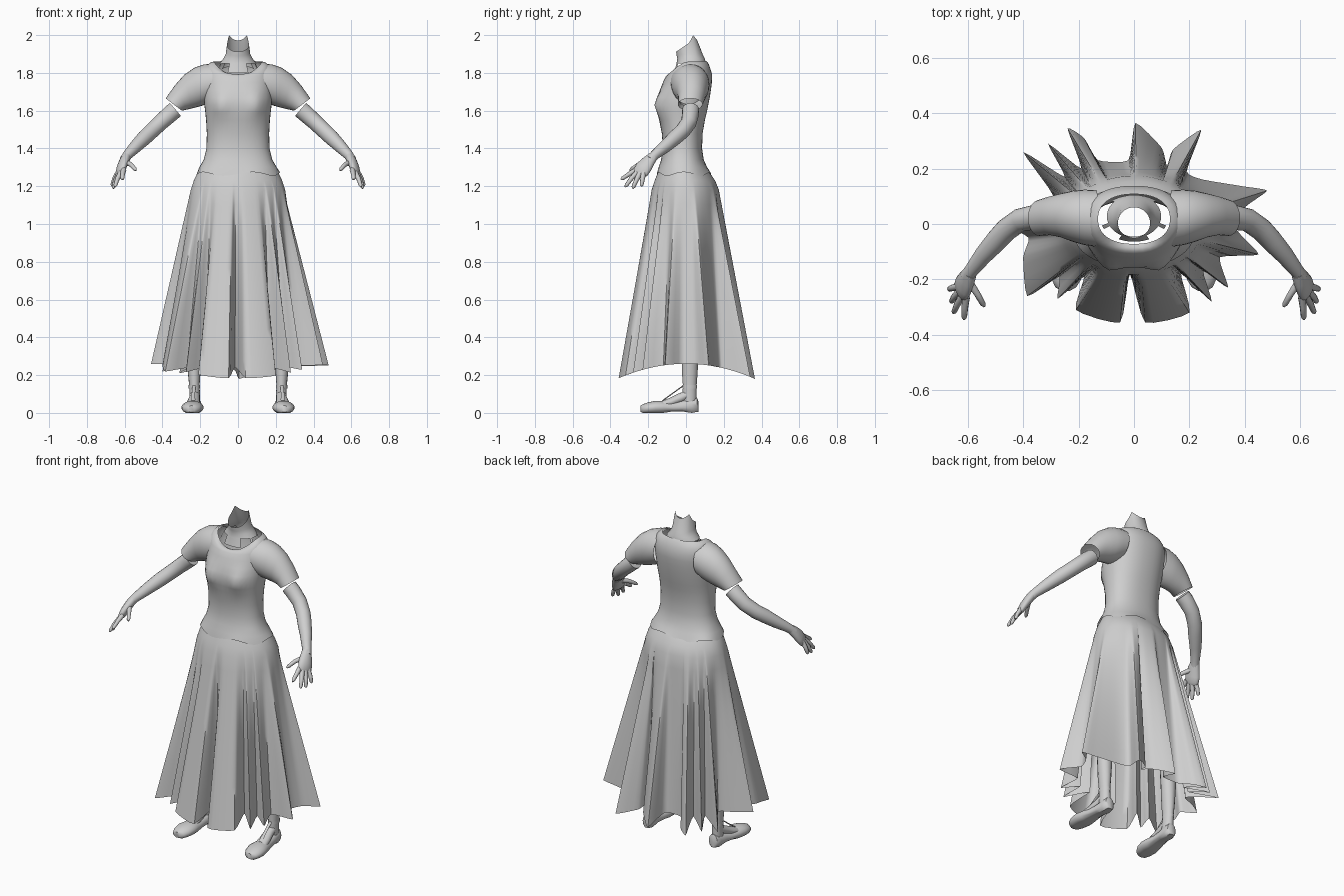
import bpy, bmesh, math
from mathutils import Vector

TAU = math.tau
mat = bpy.data.materials.new("plain_grey")
mat.diffuse_color = (0.62, 0.62, 0.62, 1)


def loft(name, rings, caps=(False, False), mirror=False, angle=50, skip=None):
    """Skin a list of equal-length closed rings; skip(row, col) leaves holes."""
    bm = bmesh.new()
    rows = [[bm.verts.new(p) for p in r] for r in rings]
    n = len(rows[0])
    for i in range(len(rows) - 1):
        for j in range(n):
            if skip and skip(i, j):
                continue
            k = (j + 1) % n
            bm.faces.new((rows[i][j], rows[i][k], rows[i + 1][k], rows[i + 1][j]))
    if caps[0]:
        bm.faces.new(rows[0][::-1])
    if caps[1]:
        bm.faces.new(rows[-1])
    bmesh.ops.delete(bm, geom=[v for v in bm.verts if not v.link_faces], context='VERTS')
    bmesh.ops.recalc_face_normals(bm, faces=bm.faces)
    me = bpy.data.meshes.new(name)
    bm.to_mesh(me)
    bm.free()
    me.materials.append(mat)
    for p in me.polygons:
        p.use_smooth = True
    me.set_sharp_from_angle(angle=math.radians(angle))
    ob = bpy.data.objects.new(name, me)
    bpy.context.collection.objects.link(ob)
    if mirror:
        ob.modifiers.new("mirror", 'MIRROR').use_mirror_merge = False
    return ob


def oval(c, a, b, n=20):
    """Ellipse about c with half axes a and b."""
    c, a, b = Vector(c), Vector(a), Vector(b)
    return [c + a * math.cos(TAU * i / n) + b * math.sin(TAU * i / n) for i in range(n)]


def body_ring(z, hw, yf, yb, dzf=0, dzb=0, n=40, p=0.88):
    """Horizontal ring; dzf and dzb shift the front and back heights."""
    out = []
    for i in range(n):
        c, s = math.cos(TAU * i / n), math.sin(TAU * i / n)
        x = math.copysign(hw * abs(c) ** p, c)
        y = (yf + yb) / 2 + (yb - yf) / 2 * math.copysign(abs(s) ** p, s)
        out.append(Vector((x, y, z + (dzf if s < 0 else dzb) * s * s)))
    return out


def tube(name, pts, n=12, mirror=True, caps=(True, True), side=(0, 1, 0)):
    """Tube along (x, y, z, radius across side, radius along side) points."""
    rings = []
    P = [Vector(p[:3]) for p in pts]
    for i, p in enumerate(pts):
        t = (P[min(i + 1, len(P) - 1)] - P[max(i - 1, 0)]).normalized()
        b = Vector(side)
        b = (b - t * b.dot(t)).normalized()
        rings.append(oval(P[i], t.cross(b) * p[3], b * p[-1], n))
    return loft(name, rings, caps, mirror)


# Bodice
rings = [body_ring(*r) for r in (
    (1.265, .222, -.155, .132), (1.30, .205, -.145, .112), (1.34, .182, -.132, .094),
    (1.40, .167, -.122, .085), (1.48, .165, -.128, .088), (1.55, .169, -.142, .100),
    (1.59, .173, -.152, .110), (1.63, .178, -.157, .118), (1.67, .180, -.152, .126),
    (1.71, .180, -.138, .132), (1.75, .180, -.122, .137), (1.80, .178, -.108, .138, -.02, -.01),
    (1.835, .168, -.098, .130, -.045, -.015), (1.853, .150, -.086, .120, -.06, -.005),
    (1.86, .13, -.072, .108, -.073, .003))]
for r in rings:
    for v in r:
        if v.y < -.02:  # bust
            v.y -= .024 * math.exp(-((v.z - 1.63) / .055) ** 2 - ((abs(v.x) - .095) / .042) ** 2)
for i, v in enumerate(rings[0]):  # wavy lower edge
    v.z += .01 * math.cos(TAU * i * 5 / 40)
loft("bodice", rings)

# Sleeves: each section spans a top and a bottom point
rings = []
for xt, zt, xb, zb, yc, ry in (
        (.13, 1.848, .14, 1.65, .020, .102), (.18, 1.845, .178, 1.63, .024, .100),
        (.23, 1.828, .212, 1.620, .028, .092), (.285, 1.790, .243, 1.612, .031, .079),
        (.335, 1.733, .27, 1.606, .030, .070), (.383, 1.665, .297, 1.60, .022, .065)):
    rings.append(oval(((xt + xb) / 2, yc, (zt + zb) / 2),
                      ((xt - xb) / 2, 0, (zt - zb) / 2), (0, ry, 0), 28))
loft("sleeve", rings, mirror=True)

# Neck with a slanted open top and a gapped base
rings = [body_ring(*r, p=1) for r in (
    (1.80, .122, -.064, .105, 0, .04), (1.85, .098, -.050, .105), (1.875, .078, -.046, .100),
    (1.90, .065, -.049, .088, -.01, 0), (1.95, .058, -.052, .060))]
for v in rings[-1]:
    s = (v.y - .004) / .056
    if s < .25:
        v.z = 1.912 + .048 * (s + 1) / 1.25
    else:
        v.z = 1.96 + .04 * min(1, (s - .25) / .35) - .028 * max(0, (s - .6) / .4)
loft("neck", rings, skip=lambda i, j: i == 0 and (j < 5 or 14 < j < 22 or j in (23, 24, 25, 26)
                                                or j in (33, 34, 35, 36) or j > 37))

# Skirt: hem outline of pointed folds, anticlockwise from the right side
HEM = [(.45, -.11), (.37, -.02), (.40, .06), (.48, .12), (.40, .135), (.25, .16), (.19, .19),
       (.243, .34), (.14, .268), (.12, .205), (.10, .275), (.005, .365), (-.02, .23),
       (-.13, .23), (-.18, .31), (-.24, .345), (-.19, .20), (-.31, .29), (-.25, .17),
       (-.40, .26), (-.29, .10), (-.37, .06), (-.46, 0), (-.38, -.05), (-.40, -.12),
       (-.385, -.26), (-.27, -.19), (-.275, -.27), (-.18, -.19), (-.21, -.31), (-.05, -.355),
       (-.015, -.18), (.04, -.355), (.20, -.32), (.17, -.18), (.28, -.28), (.25, -.17),
       (.34, -.23), (.31, -.12)]
H = [Vector(p) for p in HEM]
N, SUB = len(H), 4
hem = []
for i in range(N):
    a, b, c, d = (H[(i + k) % N] for k in (-1, 0, 1, 2))
    for s in range(SUB):
        t = s / SUB
        m1, m2 = (c - a) * .25, (d - b) * .25
        hem.append(b * (2*t**3 - 3*t*t + 1) + m1 * (t**3 - 2*t*t + t)
                   + c * (3*t*t - 2*t**3) + m2 * (t**3 - t*t))
angles, last = [], None
for i, p in enumerate(hem):
    a = math.atan2(p.y / .37, p.x / .47)
    if last is not None:
        a += TAU * round((last - a) / TAU)
    last = a
    angles.append(a)
angles = [.75 * a + .25 * (angles[0] + TAU * i / len(hem)) for i, a in enumerate(angles)]


def hip(z, hw, yf, yb):
    return [Vector((hw * math.cos(a), (yf + yb) / 2 + (yb - yf) / 2 * math.sin(a), z))
            for a in angles]


rings = [hip(1.30, .197, -.138, .106), hip(1.265, .217, -.152, .130), hip(1.23, .234, -.166, .154)]
base = hip(1.18, .25, -.182, .174)
for k in range(13):
    t = k / 12
    rings.append([b.lerp(Vector((h.x, h.y, .26 - .6 * h.y ** 2)), t) for b, h in zip(base, hem)])
loft("skirt", rings, angle=60)

# Arms
tube("arm", [(.332, .025, 1.606, .045), (.36, .024, 1.582, .045), (.41, .015, 1.537, .042),
             (.46, -.02, 1.49, .041), (.495, -.058, 1.457, .040), (.54, -.108, 1.412, .034),
             (.585, -.165, 1.365, .026), (.603, -.19, 1.338, .025)], 16)
# Hands
tube("palm", [(.592, -.175, 1.357, .024, .027), (.604, -.200, 1.33, .025, .037),
              (.616, -.224, 1.30, .023, .045), (.625, -.242, 1.272, .019, .043),
              (.629, -.249, 1.260, .010, .032)], 14, side=(.25, 1, 0))
for name, a, m, b in (
        ("index_finger", (.606, -.262, 1.288), (.610, -.300, 1.265), (.613, -.345, 1.235)),
        ("middle_finger", (.619, -.258, 1.274), (.638, -.290, 1.240), (.652, -.322, 1.196)),
        ("ring_finger", (.629, -.244, 1.268), (.650, -.265, 1.228), (.660, -.282, 1.188)),
        ("little_finger", (.634, -.225, 1.272), (.655, -.230, 1.238), (.668, -.236, 1.200)),
        ("thumb", (.597, -.205, 1.328), (.566, -.252, 1.314), (.540, -.298, 1.284))):
    k = Vector(m).lerp(Vector(b), .8)
    tube(name, [(*a, .015), (*m, .012), (*k, .010), (*b, .004)], 8)

# Legs and insteps
tube("leg", [(.232, .02, .44, .046), (.232, .022, .34, .043), (.232, .020, .22, .034, .042),
             (.231, .02, .14, .027, .036), (.229, .018, .09, .029, .038),
             (.229, .018, .04, .028, .036)], 16)
tube("instep", [(.229, .015, .10, .022, .026), (.231, -.03, .078, .026, .028),
                (.236, -.08, .056, .024, .034), (.240, -.13, .042, .018, .040)], 14, side=(1, 0, 0))

# Shoes: sections along the foot with a flattened sole
rings = []
for y, xc, hw, top in ((.066, .226, .014, .056), (.058, .226, .029, .076), (.03, .227, .036, .080),
                       (-.02, .230, .037, .068), (-.07, .234, .042, .060), (-.12, .238, .053, .063),
                       (-.16, .241, .059, .064), (-.20, .244, .053, .056), (-.228, .246, .038, .046),
                       (-.241, .247, .016, .034)):
    low = 0 if abs(y + .09) < .14 else .005
    arch = .008 if y in (-.02, -.07) else 0
    ring = oval((xc, y, top / 2), (hw, 0, 0), (0, 0, top / 2), 20)
    for v in ring:
        v.z = max(v.z * 1.12 - top * .12, 0) + low + arch * (v.z < top * .3)
    rings.append(ring)
loft("shoe", rings, (True, True), True, 45)

# Shoe straps
tube("instep_strap", [(.238, -.125, .064, .003, .012), (.236, -.07, .104, .003, .009),
                      (.232, -.012, .146, .003, .009)], 8, side=(1, 0, 0))
loft("ankle_strap", [oval((.231, .02, z), (.030, 0, 0), (0, .039, 0)) for z in (.130, .147)],
     mirror=True)
